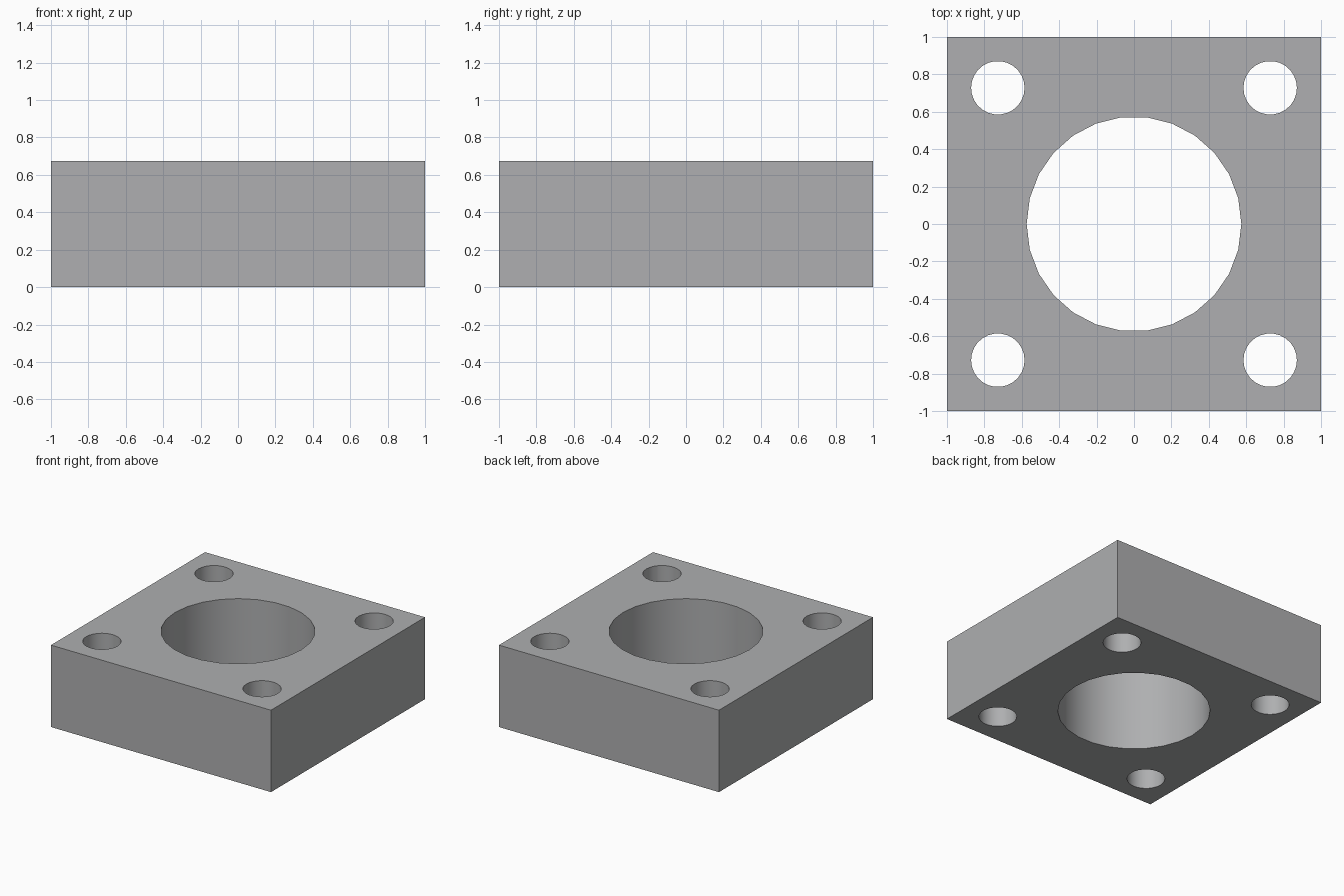
import bpy
import math

if "Cube" in bpy.data.objects:
    bpy.data.objects.remove(bpy.data.objects["Cube"])

HEIGHT = 0.673
SIDES = 26


def hole_cutter(name, x, y, radius):
    """Vertical cylinder that passes right through the block."""
    # the primitive starts with a corner on +y; turn it to lie on +x
    bpy.ops.mesh.primitive_cylinder_add(
        vertices=SIDES, radius=radius, depth=HEIGHT * 2,
        location=(x, y, HEIGHT / 2), rotation=(0, 0, math.pi / 2))
    cutter = bpy.context.object
    cutter.name = name
    cutter.hide_render = True
    return cutter


# Square block
bpy.ops.mesh.primitive_cube_add(size=1, location=(0, 0, HEIGHT / 2))
block = bpy.context.object
block.name = "mounting_block"
block.scale = (2, 2, HEIGHT)
bpy.ops.object.transform_apply(location=True, rotation=True, scale=True)

# Dark steel grey
steel = bpy.data.materials.new("steel_grey")
steel.diffuse_color = (0.425, 0.43, 0.437, 1)
steel.use_nodes = True
steel.node_tree.nodes["Principled BSDF"].inputs["Base Color"].default_value = steel.diffuse_color
block.data.materials.append(steel)

# Central bore and four corner bolt holes
cutters = [hole_cutter("bore_cutter", 0, 0, 0.574)]
for sx in (-1, 1):
    for sy in (-1, 1):
        cutters.append(hole_cutter("bolt_hole_cutter", 0.728 * sx, 0.728 * sy, 0.143))
for cutter in cutters:
    cutter.data.materials.append(steel)

# Cut the holes, then remove the cutters
bpy.ops.object.select_all(action='DESELECT')
block.select_set(True)
bpy.context.view_layer.objects.active = block
for cutter in cutters:
    mod = block.modifiers.new("hole", 'BOOLEAN')
    mod.operation = 'DIFFERENCE'
    mod.solver = 'EXACT'
    mod.object = cutter
    bpy.ops.object.modifier_apply(modifier=mod.name)
    bpy.data.objects.remove(cutter, do_unlink=True)

# Smooth hole walls, sharp rims and corners
bpy.ops.object.shade_smooth_by_angle()
